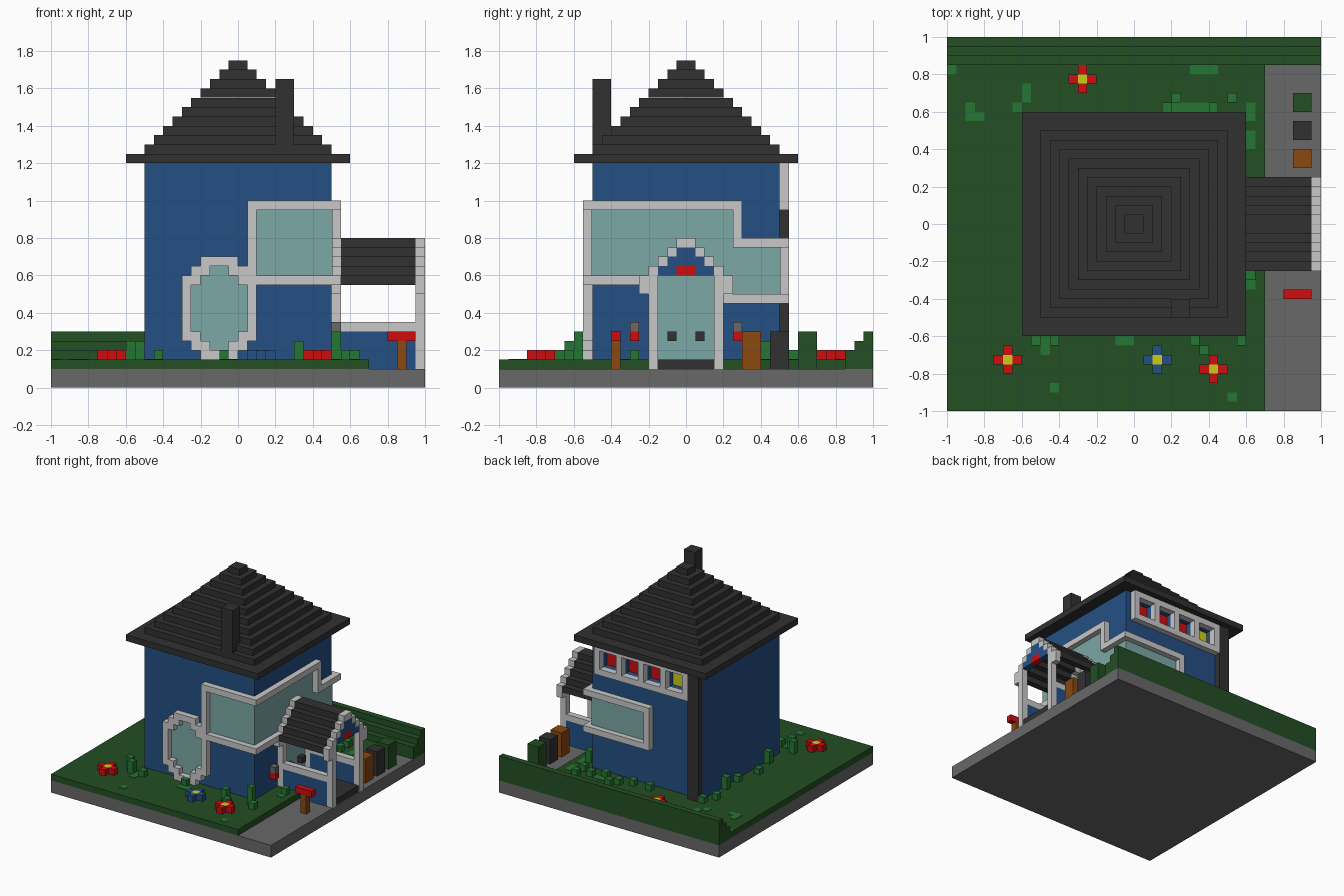
import bpy, bmesh
from mathutils import Vector

cube = bpy.data.objects.get("Cube")
if cube:
    bpy.data.objects.remove(cube, do_unlink=True)


def material(name, rgb):
    lin = [((c / 255 + 0.055) / 1.055) ** 2.4 for c in rgb]
    m = bpy.data.materials.new(name)
    m.diffuse_color = (*lin, 1)
    m.use_nodes = True
    m.node_tree.nodes["Principled BSDF"].inputs["Base Color"].default_value = (*lin, 1)
    return m


GRASS = material("dark green", (35, 78, 36))
LEAF = material("leaf green", (37, 118, 52))
BLUE = material("wall blue", (36, 80, 132))
GLASS = material("pale teal", (124, 168, 165))
WHITE = material("trim white", (200, 200, 200))
DARK = material("charcoal", (49, 49, 49))
GREY = material("stone grey", (104, 104, 104))
RED = material("red", (204, 14, 14))
YELLOW = material("yellow", (204, 204, 24))
BROWN = material("brown", (138, 72, 16))


def blocks(name, mat, boxes):
    """One object made of boxes given as (x0, x1, y0, y1, z0, z1)."""
    bm = bmesh.new()
    for x0, x1, y0, y1, z0, z1 in boxes:
        verts = bmesh.ops.create_cube(bm, size=1)["verts"]
        bmesh.ops.scale(bm, verts=verts, vec=(x1 - x0, y1 - y0, z1 - z0))
        bmesh.ops.translate(bm, verts=verts,
                            vec=Vector((x0 + x1, y0 + y1, z0 + z1)) / 2)
    me = bpy.data.meshes.new(name)
    bm.to_mesh(me)
    bm.free()
    me.materials.append(mat)
    ob = bpy.data.objects.new(name, me)
    bpy.context.collection.objects.link(ob)
    return ob


def mirror_y(boxes):
    return boxes + [(a, b, -d, -c, e, f) for a, b, c, d, e, f in boxes]


V = 0.05    # block size
E = 0.004   # glass plate thickness

# Ground
blocks("base_slab", GREY, [(-1, 1, -1, 1, 0, 0.1)])
blocks("lawn", GRASS, [(-1, 0.5, -1, 0.85, 0.1, 0.15),
                       (0.5, 0.7, -1, -0.2, 0.1, 0.15),
                       (0.5, 0.7, 0.2, 0.85, 0.1, 0.15)])
blocks("hedge", GRASS, [(-1, 1, 0.85 + i * V, 0.9 + i * V, 0.1, 0.2 + i * V)
                        for i in range(3)])

# House walls, with four openings high in the back wall
openings = [(0.25 - 0.2 * i, 0.4 - 0.2 * i) for i in range(4)]
bars = [(0.4 - 0.2 * i, 0.45 - 0.2 * i) for i in range(5)]
blocks("house_walls", BLUE,
       [(-0.5, 0.5, -0.5, 0.45, 0.1, 1.2),
        (-0.5, 0.5, 0.45, 0.5, 0.1, 1.0),
        (-0.5, 0.5, 0.45, 0.5, 1.15, 1.2),
        (0.4, 0.5, 0.45, 0.5, 1.0, 1.15),
        (-0.5, -0.35, 0.45, 0.5, 1.0, 1.15)]
       + [(a, b, 0.45, 0.5, 1.0, 1.15) for a, b in bars[1:4]])
blocks("back_window_frame", WHITE,
       [(-0.4, 0.45, 0.5, 0.55, 0.95, 1.0), (-0.4, 0.45, 0.5, 0.55, 1.15, 1.2)]
       + [(a, b, 0.5, 0.55, 1.0, 1.15) for a, b in bars])
panes = [(a, b, 0.45, 0.45 + E, 1.0, 1.15) for a, b in openings]
blocks("red_panes", RED, panes[:3])
blocks("yellow_pane", YELLOW, panes[3:])
blocks("drain_pipe", DARK, [(-0.5, -0.4, 0.5, 0.55, 0.1, 1.2)])

# Stepped roof and chimney
blocks("roof", DARK, [(-0.6, 0.6, -0.6, 0.6, 1.2, 1.25)]
       + [(-h, h, -h, h, 1.25 + i * V, 1.3 + i * V)
          for i in range(10) for h in [0.5 - i * V]])
blocks("chimney", DARK, [(0.2, 0.3, -0.5, -0.4, 1.25, 1.65)])

# Large window wrapping round the front, right and back walls
blocks("wrap_window_frame", WHITE, [
    (0.05, 0.55, -0.55, -0.5, 0.95, 1.0),
    (0.05, 0.55, -0.55, -0.5, 0.55, 0.6),
    (0.05, 0.1, -0.55, -0.5, 0.6, 0.95),
    (0.5, 0.55, -0.5, 0.3, 0.95, 1.0),
    (0.5, 0.55, -0.5, -0.2, 0.55, 0.6),
    (0.5, 0.55, 0.25, 0.3, 0.8, 0.95),
    (0.5, 0.55, 0.25, 0.55, 0.75, 0.8),
    (0.5, 0.55, 0.2, 0.25, 0.5, 0.6),
    (0.5, 0.55, 0.2, 0.55, 0.45, 0.5),
    (-0.05, 0.5, 0.5, 0.55, 0.75, 0.8),
    (-0.05, 0.5, 0.5, 0.55, 0.45, 0.5),
    (-0.05, 0.0, 0.5, 0.55, 0.5, 0.75)])
blocks("wrap_window_glass", GLASS, [
    (0.1, 0.5 + E, -0.5 - E, -0.5, 0.6, 0.95),
    (0.5, 0.5 + E, -0.5, 0.25, 0.6, 0.95),
    (0.5, 0.5 + E, 0.25, 0.5 + E, 0.5, 0.75),
    (0.0, 0.5, 0.5, 0.5 + E, 0.5, 0.75)])

# Rounded front window: half width of each row, counted in blocks
outer = [2, 3, 4, 4, 4, 4, 4, 4, 4, 3, 2]
inner = [0, 1, 2, 3, 3, 3, 3, 3, 2, 1, 0]
frame, glass = [], []
for r, (o, i) in enumerate(zip(outer, inner)):
    z = 0.15 + r * V
    frame += [(-0.1 - o * V, -0.1 - i * V, -0.55, -0.5, z, z + V),
              (-0.1 + i * V, -0.1 + o * V, -0.55, -0.5, z, z + V)]
    if i:
        glass.append((-0.1 - i * V, -0.1 + i * V, -0.5 - E, -0.5, z, z + V))
blocks("round_window_frame", WHITE, frame)
blocks("round_window_glass", GLASS, glass)

# Porch: two stepped arches on posts, side walls with rails, stepped roof
arch = []
for x in (0.5, 0.95):
    arch += [(x, x + V, 0.15, 0.2, 0.1, 0.6), (x, x + V, 0.2, 0.25, 0.5, 0.55)]
    arch += [(x, x + V, 0.2 - i * V, 0.25 - i * V, 0.55 + i * V, 0.6 + i * V)
             for i in range(5)]
blocks("porch_arches", WHITE, mirror_y(arch))
blocks("porch_rails", WHITE, mirror_y([(0.55, 0.95, 0.15, 0.2, 0.3, 0.35)]))
blocks("porch_side_walls", BLUE, mirror_y([(0.55, 0.95, 0.15, 0.2, 0.1, 0.3)]))
blocks("porch_roof", DARK, mirror_y(
    [(0.55, 0.95, 0.2 - i * V, 0.25 - i * V, 0.55 + i * V, 0.6 + i * V)
     for i in range(5)]))
blocks("porch_gable", BLUE, mirror_y([(0.95, 1, 0.05, 0.15, 0.6, 0.65)])
       + [(0.95, 1, -0.1, 0.1, 0.65, 0.7), (0.95, 1, -0.05, 0.05, 0.7, 0.75)])
blocks("gable_ornament", RED, [(0.95, 1, -0.05, 0.05, 0.6, 0.65)])
blocks("porch_floor", DARK, [(0.5, 0.99, -0.15, 0.15, 0.1, 0.15)])
blocks("front_door", GLASS, [(0.5, 0.5 + E, -0.15, 0.15, 0.15, 0.6)])
blocks("door_knobs", DARK, mirror_y([(0.5, 0.55, 0.05, 0.1, 0.25, 0.3)]))
blocks("wall_lamp_bottoms", RED, mirror_y([(0.5, 0.55, 0.25, 0.3, 0.25, 0.3)]))
blocks("wall_lamp_tops", GREY, mirror_y([(0.5, 0.55, 0.25, 0.3, 0.3, 0.35)]))

# Mailbox and bins beside the path
blocks("mailbox_post", BROWN, [(0.85, 0.9, -0.4, -0.35, 0.1, 0.25)])
blocks("mailbox", RED, [(0.8, 0.95, -0.4, -0.35, 0.25, 0.3)])
for name, mat, y in (("brown_bin", BROWN, 0.3), ("dark_bin", DARK, 0.45),
                     ("green_bin", GRASS, 0.6)):
    blocks(name, mat, [(0.85, 0.95, y, y + 0.1, 0.1, 0.3)])

# Flowers: four petals round a yellow centre
for n, (x, y, mat) in enumerate([(-0.675, -0.725, RED), (0.125, -0.725, BLUE),
                                 (0.425, -0.775, RED), (-0.275, 0.775, RED)]):
    h = V / 2
    blocks(f"flower_petals_{n + 1}", mat,
           [(x + dx * V - h, x + dx * V + h, y + dy * V - h, y + dy * V + h, 0.15, 0.2)
            for dx, dy in ((1, 0), (-1, 0), (0, 1), (0, -1))])
    blocks(f"flower_centre_{n + 1}", YELLOW, [(x - h, x + h, y - h, y + h, 0.15, 0.2)])

# Low plants round the house: x, y and height in blocks
plants = [(-0.6, -0.6, 2), (-0.55, -0.65, 2), (-0.45, -0.65, 1), (0.3, -0.65, 2),
          (0.35, -0.7, 1), (0.5, -0.6, 3), (0.55, -0.65, 1), (-0.1, -0.6, 1),
          (0.6, -0.3, 1), (-0.55, 0.5, 1), (-0.6, 0.4, 1), (-0.55, 0.2, 2),
          (-0.55, 0.05, 1), (-0.6, -0.15, 1), (-0.55, -0.35, 2), (0.2, 0.65, 1),
          (0.15, 0.6, 1), (0.3, 0.55, 1), (0.4, 0.6, 1), (0.05, 0.55, 1),
          (-0.1, 0.55, 1), (0.5, 0.65, 1), (0.55, 0.4, 2), (0.5, 0.55, 1)]
blocks("plants", LEAF, [(x, x + V, y, y + V, 0.15, 0.15 + n * V) for x, y, n in plants])

# Flat patches of lighter grass
patches = [(-1, -0.95, 0.8, 0.85), (-0.9, -0.85, 0.6, 0.65), (-0.9, -0.8, 0.55, 0.6),
           (-0.6, -0.55, 0.65, 0.75), (-0.65, -0.6, 0.6, 0.65), (0.3, 0.45, 0.8, 0.85),
           (0.2, 0.4, 0.6, 0.65), (0.6, 0.65, 0.4, 0.5), (0.6, 0.65, 0.55, 0.65),
           (0.6, 0.65, -0.35, -0.25), (-0.5, -0.45, -0.7, -0.6),
           (-0.1, 0.0, -0.65, -0.6), (-0.45, -0.4, -0.9, -0.85), (0.5, 0.55, -0.95, -0.9)]
blocks("grass_patches", LEAF, [(*p, 0.15, 0.153) for p in patches])
